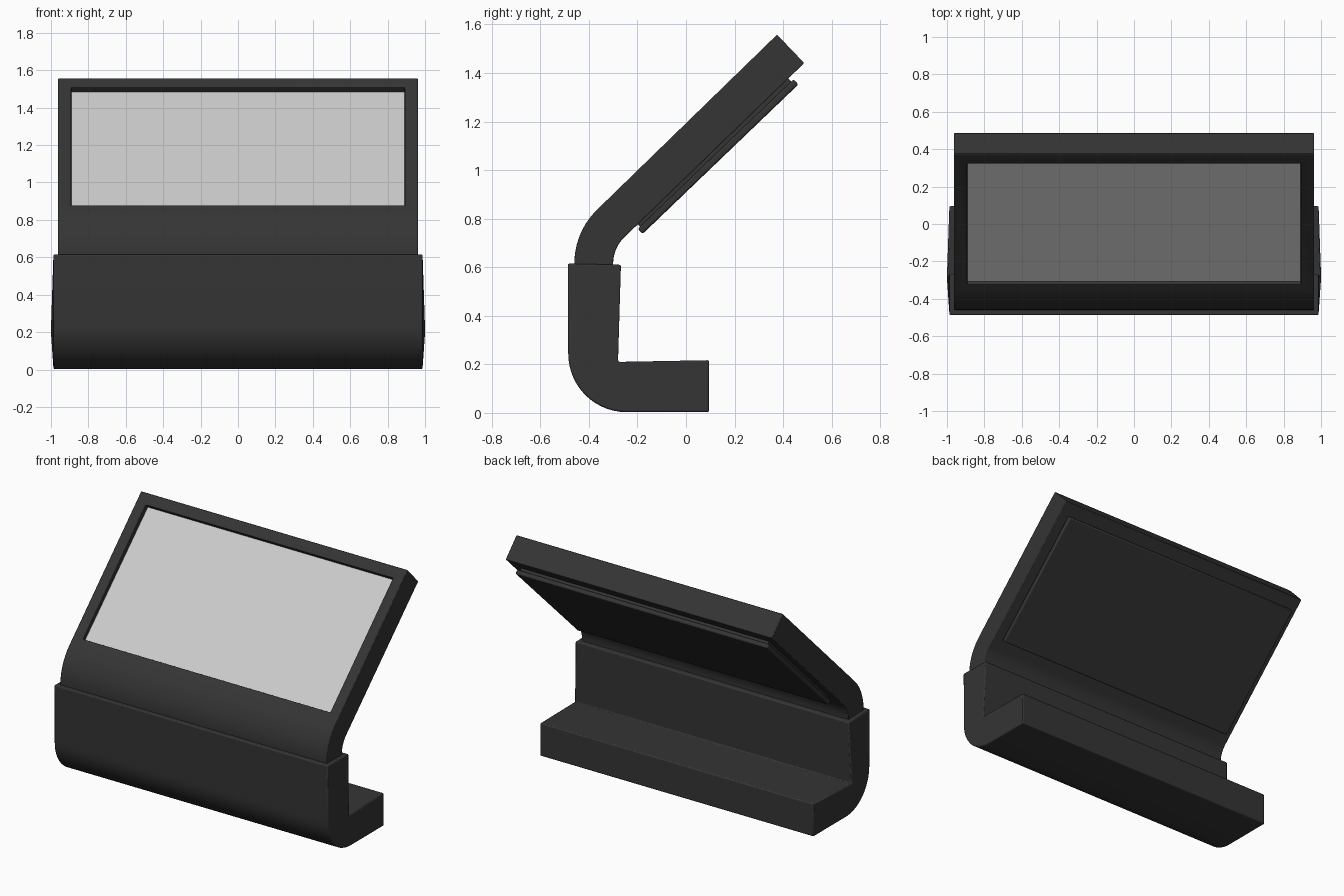
import bpy, bmesh
from math import sin, cos, pi, atan2
from mathutils import Matrix, Vector

if "Cube" in bpy.data.objects:
    bpy.data.objects.remove(bpy.data.objects["Cube"])


def material(name, v):
    m = bpy.data.materials.new(name)
    m.diffuse_color = (v, v, v, 1)
    m.use_nodes = True
    m.node_tree.nodes["Principled BSDF"].inputs["Base Color"].default_value = m.diffuse_color
    return m


dark = material("dark_plastic", 0.035)
light = material("screen_grey", 0.6)


def arc(cy, cz, r, a0, a1, n):
    return [(cy + r * cos(a0 + (a1 - a0) * i / n),
             cz + r * sin(a0 + (a1 - a0) * i / n)) for i in range(n + 1)]


def add_object(name, bm, mat):
    bmesh.ops.recalc_face_normals(bm, faces=bm.faces)
    me = bpy.data.meshes.new(name)
    bm.to_mesh(me)
    bm.free()
    ob = bpy.data.objects.new(name, me)
    bpy.context.collection.objects.link(ob)
    me.materials.append(mat)
    return ob


def extrude_profile(name, pts, width, mat):
    """Sweep a side profile (y, z) across x; width(y, z) gives the half width."""
    bm = bmesh.new()
    left = [bm.verts.new((-width(y, z), y, z)) for y, z in pts]
    right = [bm.verts.new((width(y, z), y, z)) for y, z in pts]
    bm.faces.new(left)
    bm.faces.new(right[::-1])
    for i in range(len(pts)):
        j = (i + 1) % len(pts)
        bm.faces.new((left[i], left[j], right[j], right[i]))
    return add_object(name, bm, mat)


def finish(ob, bevel=0):
    if bevel:
        b = ob.modifiers.new("bevel", 'BEVEL')
        b.width, b.segments, b.limit_method, b.angle_limit = bevel, 2, 'ANGLE', 0.7
    bpy.ops.object.select_all(action='DESELECT')
    ob.select_set(True)
    bpy.context.view_layer.objects.active = ob
    bpy.ops.object.shade_smooth_by_angle(angle=0.6)


# L-shaped base, slightly widest at its inner corner
inner = (-0.28, 0.21)
base_pts = ([(0.095, 0.003)] + arc(-0.245, 0.243, 0.24, -pi / 2, -pi, 14)
            + [(-0.487, 0.615), (-0.268, 0.61), inner, (0.095, 0.217)])
base = extrude_profile("base", base_pts, lambda y, z: 1.0 if (y, z) == inner else 0.987, dark)
finish(base, 0.007)

# Display housing: curved neck rising into a tilted slab
top_front, top_back = Vector((0, 0.375, 1.558)), Vector((0, 0.487, 1.441))
tilt = atan2(0.715, 0.745)
bend = pi / 2 - tilt
housing_pts = ([(-0.46, 0.58)] + arc(-0.15, 0.615, 0.31, pi, pi - bend, 10)
               + [top_front.yz, top_back.yz]
               + arc(-0.15, 0.615, 0.15, pi - bend, pi, 10) + [(-0.30, 0.58)])
housing = extrude_profile("display_housing", housing_pts, lambda y, z: 0.962, dark)


def slab(name, origin, hx, u0, u1, n0, n1, mat):
    """Box in the tilted frame: u runs up the slope, n towards the back."""
    bm = bmesh.new()
    bmesh.ops.create_cube(bm, size=1)
    size = Matrix.Diagonal((2 * hx, u1 - u0, n1 - n0, 1))
    shift = Matrix.Translation((0, (u0 + u1) / 2, -(n0 + n1) / 2))
    bm.transform(Matrix.Translation(origin) @ Matrix.Rotation(tilt, 4, 'X') @ shift @ size)
    return add_object(name, bm, mat)


# Recess cut into the front of the housing
cutter = slab("screen_cutter", top_front, 0.892, -0.975, -0.073, -0.1, 0.033, dark)
cutter.hide_render = True
cutter.hide_set(True)
cut = housing.modifiers.new("recess", 'BOOLEAN')
cut.object, cut.operation, cut.solver = cutter, 'DIFFERENCE', 'EXACT'
finish(housing, 0.004)

# Screen at the bottom of the recess
slab("screen", top_front, 0.891, -0.974, -0.074, 0.031, 0.036, light)

# Stepped rear cover
rear_step = slab("rear_cover_step", top_back, 0.895, -0.955, -0.092, -0.01, 0.025, dark)
rear_cover = slab("rear_cover", top_back, 0.91, -0.968, -0.078, 0.018, 0.047, dark)
finish(rear_cover, 0.008)
